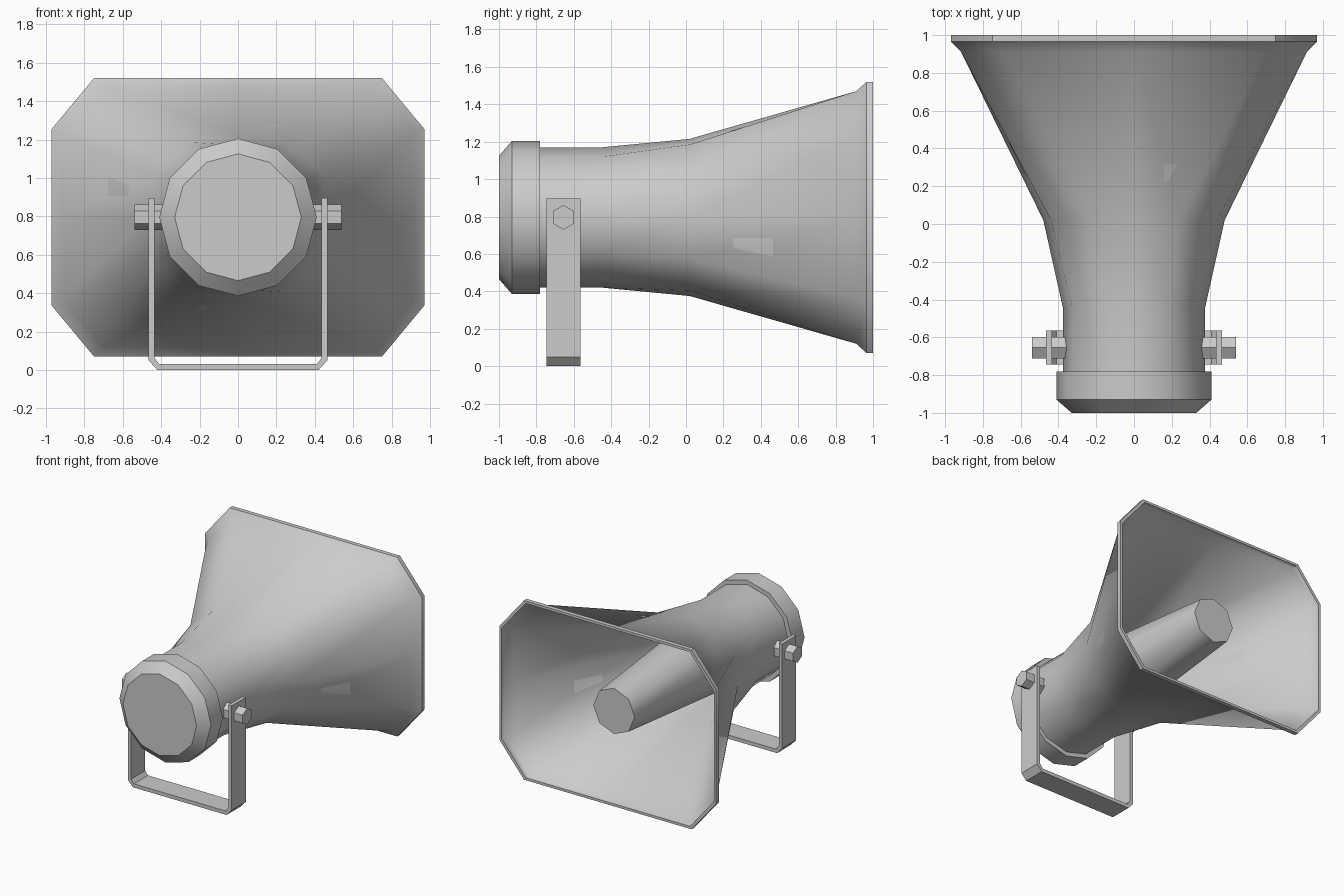
import bpy, bmesh, math

if "Cube" in bpy.data.objects:
    bpy.data.objects.remove(bpy.data.objects["Cube"])

CZ = 0.795  # height of the horn axis


def finish(name, bm, smooth=None):
    bmesh.ops.recalc_face_normals(bm, faces=bm.faces)
    me = bpy.data.meshes.new(name)
    bm.to_mesh(me)
    bm.free()
    ob = bpy.data.objects.new(name, me)
    bpy.context.collection.objects.link(ob)
    if smooth:
        bpy.ops.object.select_all(action='DESELECT')
        bpy.context.view_layer.objects.active = ob
        ob.select_set(True)
        bpy.ops.object.shade_smooth_by_angle(angle=math.radians(smooth))
    return ob


def circle(y, r, n=12):
    return [(r * math.cos(2 * math.pi * i / n), y, r * math.sin(2 * math.pi * i / n))
            for i in range(n)]


def squarish(y, a, p, q, b, t=0.0):
    """12-point ring from one quadrant: side middle, two corners, top middle; t insets it."""
    sx, sz = (a - t) / a, (b - t) / b
    quad = [(a, 0), p, q, (0, b)]
    pts = quad + [(-x, z) for x, z in quad[2::-1]]
    pts += [(x, -z) for x, z in pts[5:0:-1]]
    return [(x * sx, y, z * sz) for x, z in pts]


def loft(name, rings, smooth, cap_start=True, cap_end=True):
    bm = bmesh.new()
    vs = [[bm.verts.new((x, y, z + CZ)) for x, y, z in r] for r in rings]
    n = len(vs[0])
    for A, B in zip(vs, vs[1:]):
        for i in range(n):
            j = (i + 1) % n
            bm.faces.new((A[i], A[j], B[j], B[i]))
    if cap_start:
        bm.faces.new(vs[0])
    if cap_end:
        bm.faces.new(vs[-1])
    return finish(name, bm, smooth)


def throat(t=0):
    return squarish(0.02, 0.48, (0.44, 0.22), (0.24, 0.39), 0.42, t)


def flare(t=0):
    return squarish(0.91, 0.915, (0.915, 0.435), (0.70, 0.675), 0.675, t)


def rim(y, t=0):
    return squarish(y, 0.97, (0.97, 0.46), (0.75, 0.725), 0.725, t)


# horn shell: outer skin, rim, then inner skin back to the throat
loft("horn", [circle(-0.80, 0.375), circle(-0.45, 0.375), throat(), flare(),
              rim(0.965), rim(1.0), rim(1.0, 0.02), rim(0.965, 0.025),
              flare(0.02), throat(0.02), circle(-0.45, 0.355)], 40)

# driver housing at the rear
loft("rear_cap", [circle(-1.0, 0.33), circle(-0.93, 0.41), circle(-0.78, 0.41)], 40)

# tapered tube inside the horn
loft("inner_tube", [circle(-0.44, 0.30, 8), circle(0.92, 0.185, 8)], 50)

# U-shaped mounting bracket
half = [(0.465, 0.895), (0.465, 0.05), (0.42, 0.0)]
inner = [(0.41, 0.03), (0.435, 0.062), (0.435, 0.895)]
outline = half + [(-x, z) for x, z in half[::-1]]
outline += [(-x, z) for x, z in inner[::-1]] + inner
bm = bmesh.new()
front = [bm.verts.new((x, -0.745, z)) for x, z in outline]
back = [bm.verts.new((x, -0.565, z)) for x, z in outline]
m = len(outline)
for i in range(m):
    j = (i + 1) % m
    bm.faces.new((front[i], front[j], back[j], back[i]))
for i in range(m // 2 - 1):  # strap sides as quads
    for s in (front, back):
        bm.faces.new((s[i], s[i + 1], s[m - 2 - i], s[m - 1 - i]))
finish("bracket", bm)

# hexagonal pivot bolts on both sides
for side, name in ((1, "bolt_right"), (-1, "bolt_left")):
    bm = bmesh.new()
    ends = [[bm.verts.new((side * x, -0.655 + 0.066 * math.sin(k * math.pi / 3),
                           CZ + 0.066 * math.cos(k * math.pi / 3))) for k in range(6)]
            for x in (0.35, 0.54)]
    for k in range(6):
        j = (k + 1) % 6
        bm.faces.new((ends[0][k], ends[0][j], ends[1][j], ends[1][k]))
    for e in ends:
        bm.faces.new(e)
    finish(name, bm)
